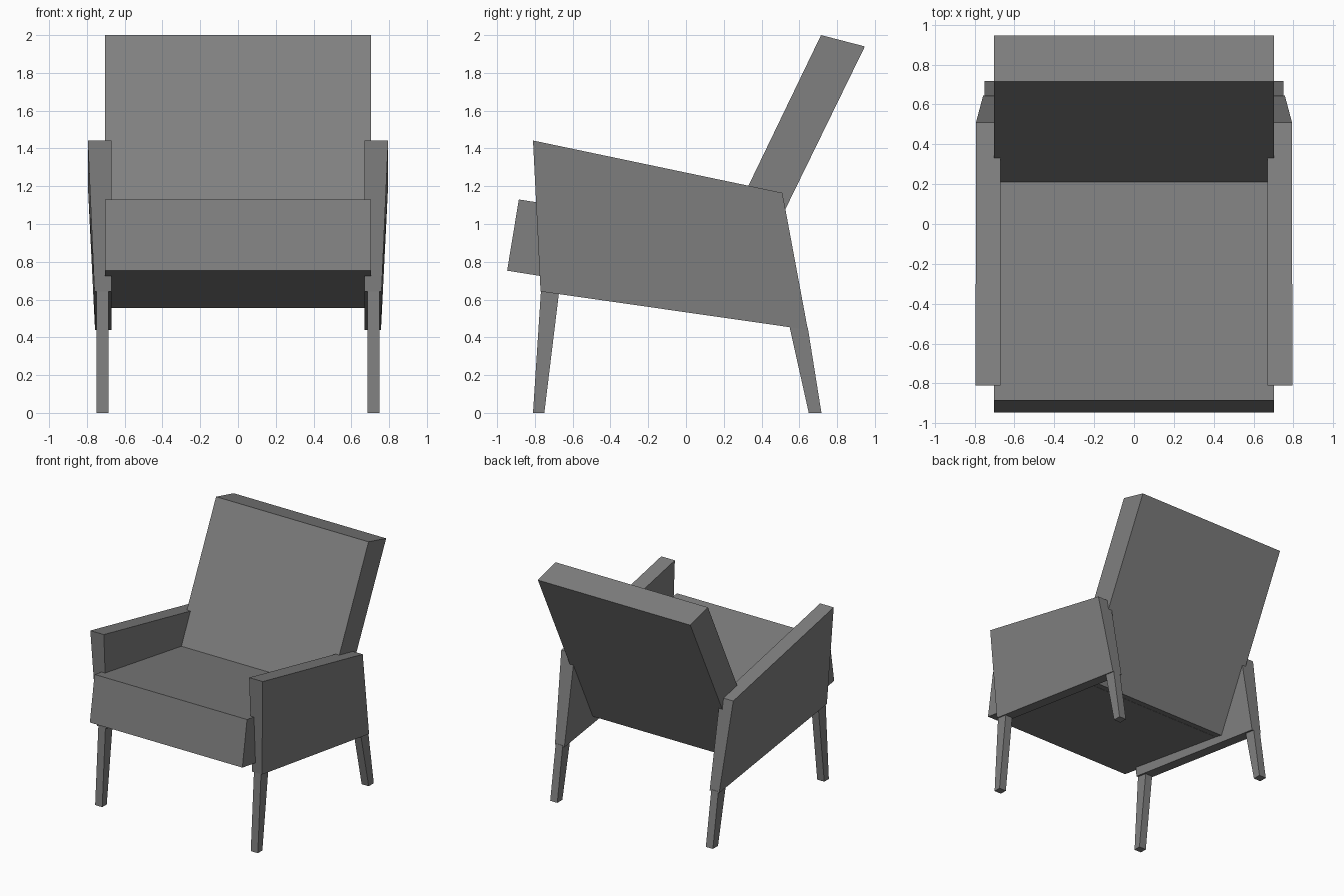
import bpy

if "Cube" in bpy.data.objects:
    bpy.data.objects.remove(bpy.data.objects["Cube"])

# mid grey upholstery and wood
grey = bpy.data.materials.new("grey")
grey.diffuse_color = (0.214, 0.214, 0.214, 1)
grey.use_nodes = True
grey.node_tree.nodes["Principled BSDF"].inputs["Base Color"].default_value = grey.diffuse_color


def prism(name, profile, x_ranges):
    """Solid between two copies of a (y, z) profile; x_ranges gives (inner, outer) x per point."""
    n = len(profile)
    verts = [(r[0], y, z) for (y, z), r in zip(profile, x_ranges)]
    verts += [(r[1], y, z) for (y, z), r in zip(profile, x_ranges)]
    faces = [tuple(range(n))[::-1], tuple(range(n, 2 * n))]
    faces += [(i, (i + 1) % n, n + (i + 1) % n, n + i) for i in range(n)]
    mesh = bpy.data.meshes.new(name)
    mesh.from_pydata(verts, [], faces)
    mesh.materials.append(grey)
    obj = bpy.data.objects.new(name, mesh)
    bpy.context.collection.objects.link(obj)
    return obj


def mirror_x(obj):
    obj.modifiers.new("mirror", 'MIRROR').use_mirror_merge = False
    return obj


W = 0.703

# tilted seat cushion
prism("seat", [(-0.947, 0.753), (0.2, 0.57), (0.26, 0.947), (-0.885, 1.13)], [(-W, W)] * 4)

# reclined backrest slab
prism("backrest", [(0.045, 0.61), (0.27, 0.554), (0.947, 1.94), (0.715, 2.0)], [(-W, W)] * 4)

# arm panels, outer face leaning in towards the floor
mirror_x(prism("arm", [(-0.77, 0.643), (0.645, 0.44), (0.51, 1.165), (-0.81, 1.442)],
               [(0.67, 0.76), (0.67, 0.757), (0.67, 0.793), (0.67, 0.795)]))

# tapered legs
LEG_X = [(0.685, 0.75)] * 4
mirror_x(prism("front_leg", [(-0.81, 0), (-0.75, 0), (-0.672, 0.64), (-0.767, 0.66)], LEG_X))
mirror_x(prism("back_leg", [(0.65, 0), (0.717, 0), (0.645, 0.45), (0.545, 0.47)], LEG_X))
